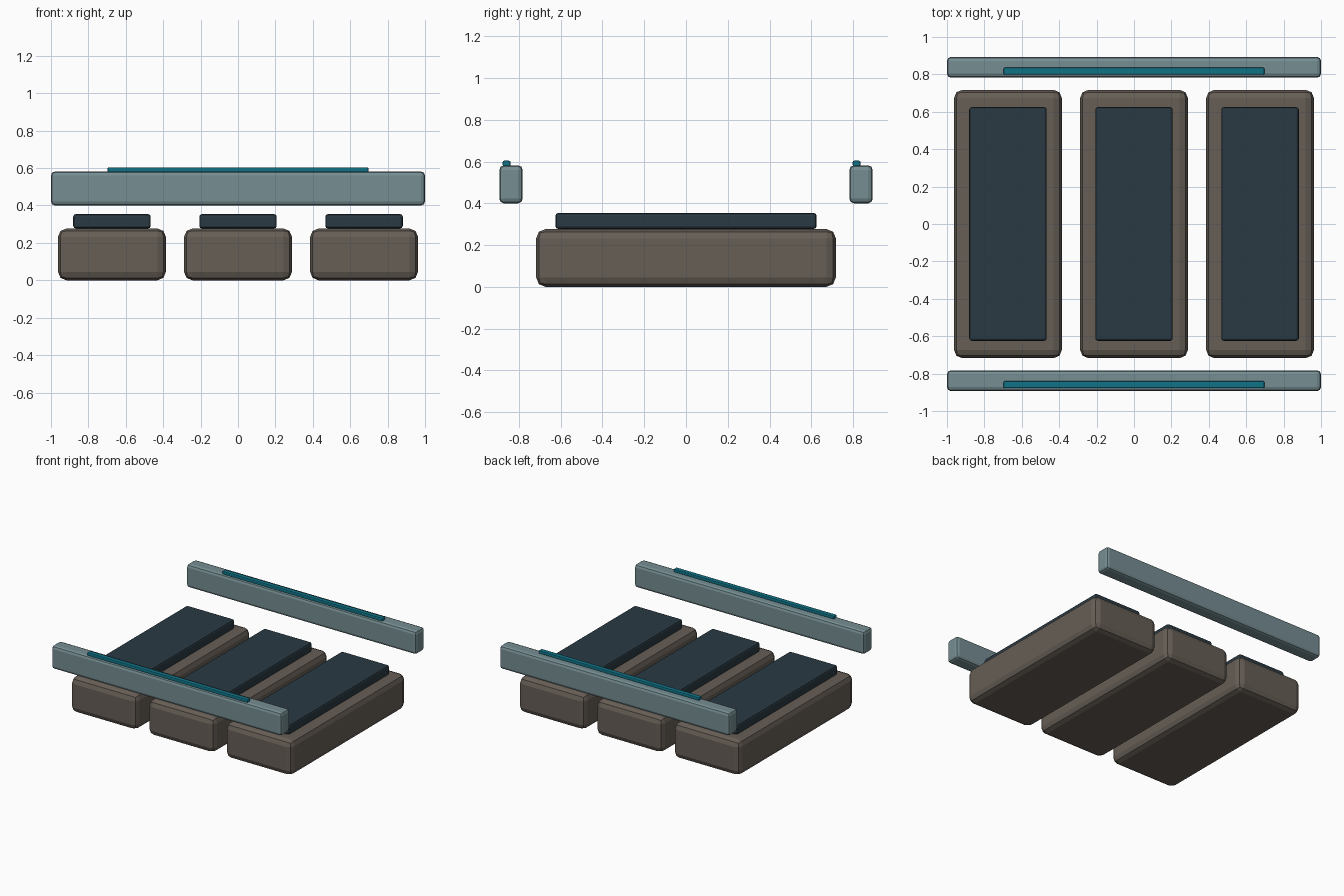
import bpy
import bmesh

if "Cube" in bpy.data.objects:
    bpy.data.objects.remove(bpy.data.objects["Cube"])


def material(name, color):
    m = bpy.data.materials.new(name)
    m.diffuse_color = (*color, 1)
    m.use_nodes = True
    m.node_tree.nodes["Principled BSDF"].inputs["Base Color"].default_value = m.diffuse_color
    return m


BODY = material("brown", (0.135, 0.112, 0.093))
PAD = material("dark_slate", (0.023, 0.042, 0.056))
RAIL = material("grey_blue", (0.18, 0.27, 0.29))
STRIP = material("teal", (0.005, 0.17, 0.24))


def rounded_box(name, center, size, bevel, mat):
    """Box with bevelled edges; center is (x, y, bottom z)."""
    bm = bmesh.new()
    bmesh.ops.create_cube(bm, size=1)
    bmesh.ops.scale(bm, vec=size, verts=bm.verts)
    bmesh.ops.bevel(bm, geom=bm.edges[:], offset=bevel, segments=2,
                    profile=0.5, affect='EDGES')
    mesh = bpy.data.meshes.new(name)
    bm.to_mesh(mesh)
    bm.free()
    mesh.materials.append(mat)
    obj = bpy.data.objects.new(name, mesh)
    obj.location = (center[0], center[1], center[2] + size[2] / 2)
    bpy.context.collection.objects.link(obj)
    return obj


# Three long blocks, each with a raised pad on top
for side, x in (("left", -0.674), ("middle", 0), ("right", 0.674)):
    rounded_box(f"{side}_block", (x, 0, 0), (0.577, 1.435, 0.277), 0.045, BODY)
    rounded_box(f"{side}_pad", (x, 0, 0.277), (0.414, 1.25, 0.077), 0.014, PAD)

# Front and back rails, each with a thin strip shifted slightly forward
for side, y in (("front", -0.838), ("back", 0.838)):
    rounded_box(f"{side}_rail", (0, y, 0.4), (2, 0.112, 0.182), 0.022, RAIL)
    rounded_box(f"{side}_rail_strip", (0, y - 0.021, 0.577),
                (1.395, 0.038, 0.027), 0.007, STRIP)
